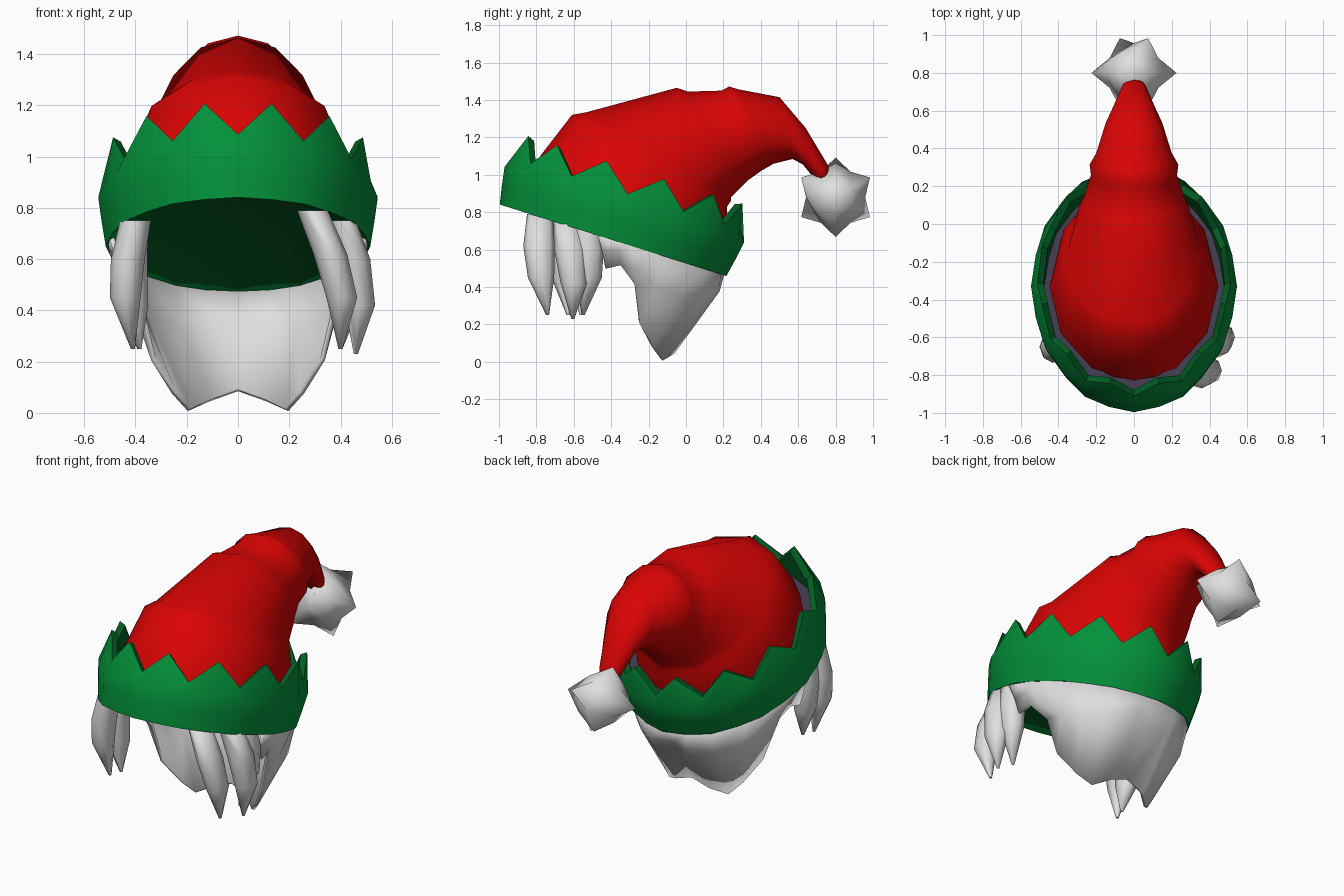
import bpy, bmesh, math
from mathutils import Vector

if "Cube" in bpy.data.objects:
    bpy.data.objects.remove(bpy.data.objects["Cube"])


def material(name, rgb):
    m = bpy.data.materials.new(name)
    m.diffuse_color = (*rgb, 1)
    m.use_nodes = True
    m.node_tree.nodes["Principled BSDF"].inputs["Base Color"].default_value = m.diffuse_color
    return m


RED = material("red felt", (0.70, 0.001, 0.001))
GREEN = material("green trim", (0.001, 0.28, 0.042))
DARK = material("dark green lining", (0.001, 0.115, 0.018))
SLATE = material("slate seam", (0.05, 0.04, 0.07))
WHITE = material("white hair", (0.74, 0.74, 0.74))


def finish(bm, name, mat, angle=40):
    """Turn a bmesh into a smooth-shaded object with sharp creases."""
    bmesh.ops.recalc_face_normals(bm, faces=bm.faces)
    me = bpy.data.meshes.new(name)
    bm.to_mesh(me)
    bm.free()
    me.materials.append(mat)
    me.shade_smooth()
    me.set_sharp_from_angle(angle=math.radians(angle))
    ob = bpy.data.objects.new(name, me)
    bpy.context.collection.objects.link(ob)
    return ob


def loft(rings, name, mat, angle=40, closed=True, loop=False, caps=(False, False)):
    """Skin a list of equal-length point rings."""
    bm = bmesh.new()
    vs = [[bm.verts.new(p) for p in r] for r in rings]
    n, k = len(vs[0]), len(vs)
    for j in range(k if loop else k - 1):
        a, b = vs[j], vs[(j + 1) % k]
        for i in range(n if closed else n - 1):
            i2 = (i + 1) % n
            bm.faces.new((a[i], a[i2], b[i2], b[i]))
    if caps[0]:
        bm.faces.new(vs[0])
    if caps[1]:
        bm.faces.new(vs[-1])
    return finish(bm, name, mat, angle)


# Tilted frame of the brim: leans back, lower at the rear
TILT = math.radians(17.5)
C, S = math.cos(TILT), math.sin(TILT)


def brim(a, r, w):
    """Point at angle a from the front, radius scale r, height w above the rim."""
    x, v = 0.532 * r * math.sin(a), -0.655 * r * math.cos(a)
    return Vector((x, -0.39 + v * C + w * S, 0.65 - v * S + w * C))


# Green brim with twelve pointed teeth
N = 24
profile = [(0.97, 0, 0), (1.0, 0.1, 0), (1.025, 0.2, 0), (0.96, 0.26, 0.135),
           (0.90, 0.25, 0.13), (0.89, 0.13, 0), (0.90, 0.02, 0)]
rings = []
for r, w, tooth in profile:
    rings.append([brim(i * math.tau / N, r * (0.988 if i % 2 else 1), w + tooth * (i % 2))
                  for i in range(N)])
band = loft(rings, "brim", GREEN, 60, loop=True)
# The tooth edges and the inner wall are darker
band.data.materials.append(DARK)
for f in band.data.polygons:
    f.material_index = 1 if f.index // N in (3, 4, 5) else 0

# Shallow dome closing the underside of the brim, facing down
loft([[brim(i * math.tau / N, r, w) for i in range(N)]
      for r, w in ((0.93, 0.012), (0.75, 0.05), (0.4, 0.075), (0.1, 0.08))],
     "brim_lining", DARK, 80, caps=(False, True)).data.flip_normals()

# Narrow seam between cap and brim
loft([[brim(i * math.tau / N, r, 0.195) for i in range(N)] for r in (0.9, 0.79)],
     "seam", SLATE)

# Red drooping cap: upper y z, lower y z, half width
sections = [(-0.84, 0.97, 0.16, 0.64, 0.45), (-0.78, 1.10, 0.22, 0.77, 0.43),
            (-0.61, 1.32, 0.22, 0.83, 0.39), (-0.53, 1.335, 0.24, 0.86, 0.35),
            (-0.05, 1.465, 0.24, 0.88, 0.29), (0.01, 1.445, 0.28, 0.92, 0.265),
            (0.19, 1.45, 0.33, 0.97, 0.228), (0.23, 1.472, 0.40, 1.02, 0.235),
            (0.28, 1.457, 0.47, 1.06, 0.20), (0.50, 1.415, 0.57, 1.085, 0.15),
            (0.64, 1.25, 0.625, 1.055, 0.105), (0.76, 1.05, 0.69, 0.975, 0.065),
            (0.765, 1.0, 0.725, 0.965, 0.05)]
rings = []
for y0, z0, y1, z1, hw in sections:
    ring = []
    for i in range(12):
        a = i * math.tau / 12
        t = (1 + math.cos(a)) / 2
        ring.append((hw * math.sin(a), y1 + (y0 - y1) * t, z1 + (z0 - z1) * t))
    rings.append(ring)
loft(rings, "cap", RED, 75, caps=(False, True))

# Bobble: a hollow-faced cube standing on its corner along x
bm = bmesh.new()
bmesh.ops.create_cube(bm, size=2)
bmesh.ops.subdivide_edges(bm, edges=bm.edges[:], cuts=1, use_grid_fill=True)
axes = [Vector((math.sqrt(1 / 3), math.sqrt(2 / 3) * math.cos(math.radians(a)),
                math.sqrt(2 / 3) * math.sin(math.radians(a)))) for a in (210, 330, 90)]
for v in bm.verts:
    d = sum((axes[k] * v.co[k] for k in range(3)), Vector()).normalized()
    corner = sum(abs(c) > 0.5 for c in v.co)
    v.co = Vector((0, 0.8, 0.88)) + d * {3: 0.225, 2: 0.158, 1: 0.145}[corner]
finish(bm, "bobble", WHITE, 180)

# Back hair: angle from the rear, middle point, hem point; mirrored to both sides
half = [(0, (0, 0.10, 0.36), (0, -0.06, 0.09)),
        (15, (0.12, 0.17, 0.38), (0.11, -0.07, 0.05)),
        (30, (0.24, 0.07, 0.36), (0.19, -0.13, 0.012)),
        (50, (0.35, -0.04, 0.36), (0.25, -0.18, 0.08)),
        (66, (0.38, -0.16, 0.40), (0.33, -0.25, 0.21)),
        (80, (0.43, -0.28, 0.50), (0.38, -0.275, 0.42)),
        (90, (0.46, -0.36, 0.60), (0.44, -0.35, 0.52)),
        (98, (0.465, -0.45, 0.60), (0.45, -0.43, 0.50))]
cols = []
for a, mid, hem in half:
    cols.append([brim(math.pi - math.radians(a), 0.935, 0.005), Vector(mid), Vector(hem)])
flip = Vector((-1, 1, 1))
cols = [[p * flip for p in c] for c in cols[:0:-1]] + cols
hair = loft(cols, "back_hair", WHITE, 60, closed=False)
mod = hair.modifiers.new("thickness", "SOLIDIFY")
mod.thickness = 0.02
mod.offset = 0


# Tapered side locks hanging at the temples
def lock(name, *pts):
    rings = []
    radii = ((0.06, 0.07), (0.066, 0.085), (0.06, 0.07), (0.008, 0.008))
    for (x, y, z), (rx, ry) in zip(pts, radii):
        rings.append([(x + rx * math.cos(i * math.tau / 8), y + ry * math.sin(i * math.tau / 8), z)
                      for i in range(8)])
    loft(rings, name, WHITE, 75, caps=(True, True))


lock("right_lock_front", (0.29, -0.78, 0.79), (0.36, -0.785, 0.62), (0.405, -0.775, 0.45), (0.40, -0.74, 0.25))
lock("right_lock_middle", (0.40, -0.64, 0.75), (0.45, -0.62, 0.6), (0.475, -0.60, 0.42), (0.46, -0.605, 0.23))
lock("right_lock_rear", (0.42, -0.53, 0.71), (0.43, -0.525, 0.6), (0.43, -0.52, 0.45), (0.40, -0.55, 0.25))
lock("left_lock_front", (-0.40, -0.65, 0.75), (-0.43, -0.65, 0.6), (-0.44, -0.65, 0.45), (-0.41, -0.63, 0.25))
lock("left_lock_rear", (-0.41, -0.55, 0.72), (-0.42, -0.55, 0.58), (-0.41, -0.55, 0.42), (-0.385, -0.56, 0.25))
